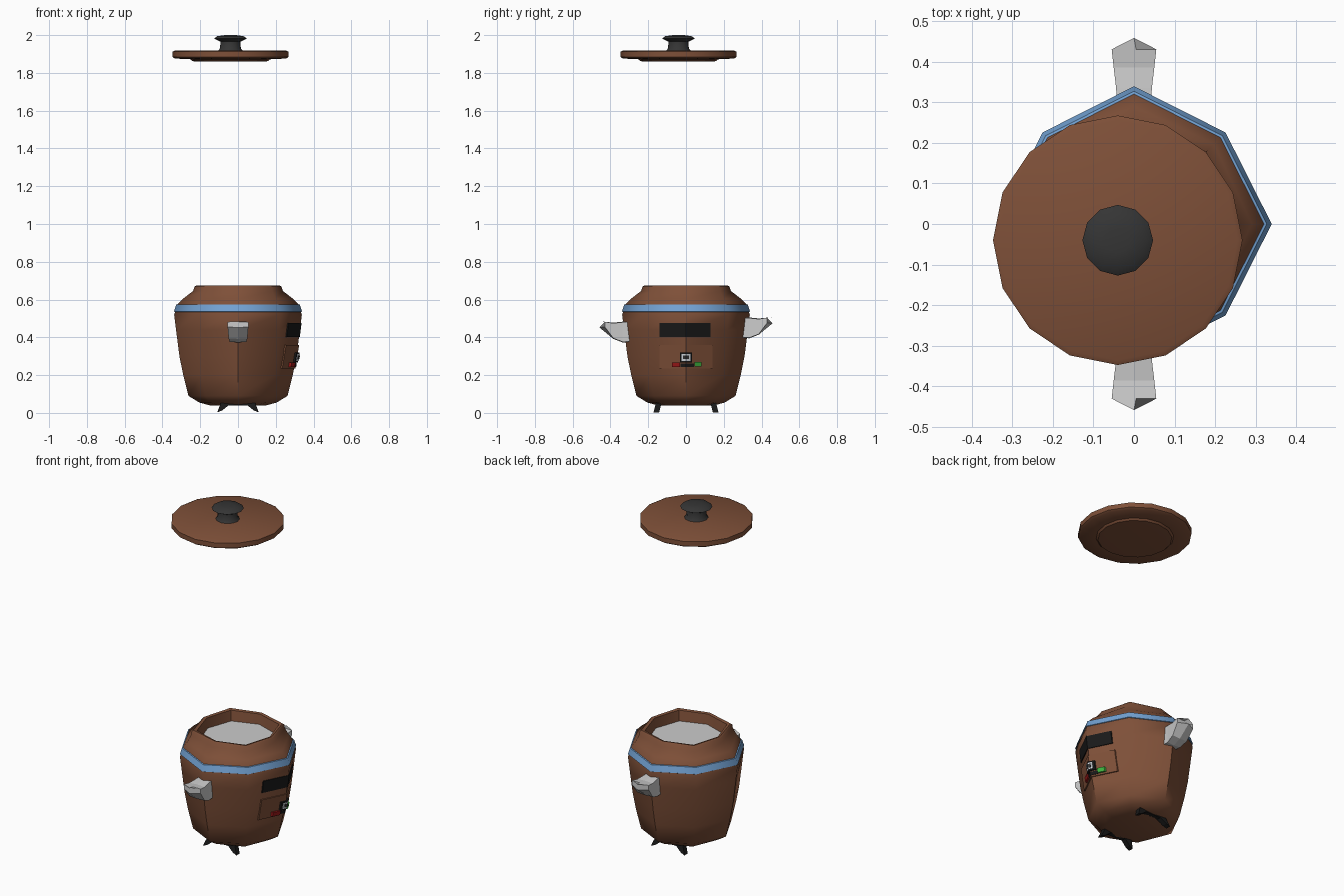
import bpy
import bmesh
from math import cos, sin, tau

if "Cube" in bpy.data.objects:
    bpy.data.objects.remove(bpy.data.objects["Cube"])


def material(name, r, g, b):
    m = bpy.data.materials.new(name)
    m.diffuse_color = (r, g, b, 1)
    m.use_nodes = True
    m.node_tree.nodes["Principled BSDF"].inputs["Base Color"].default_value = m.diffuse_color
    return m


BROWN = material("brown", 0.21, 0.08, 0.04)
BLUE = material("blue", 0.17, 0.36, 0.65)
BLACK = material("black", 0.01, 0.01, 0.01)
DARK = material("dark_grey", 0.035, 0.035, 0.035)
RED = material("red", 0.35, 0.01, 0.01)
GREEN = material("green", 0.05, 0.45, 0.05)
PALE = material("pale", 0.7, 0.75, 0.8)


def make(name, verts, faces, mat=None, smooth=None):
    bm = bmesh.new()
    vs = [bm.verts.new(v) for v in verts]
    for f in faces:
        bm.faces.new([vs[i] for i in f])
    bmesh.ops.recalc_face_normals(bm, faces=bm.faces)
    me = bpy.data.meshes.new(name)
    bm.to_mesh(me)
    bm.free()
    ob = bpy.data.objects.new(name, me)
    bpy.context.collection.objects.link(ob)
    if mat:
        me.materials.append(mat)
    if smooth:
        bpy.ops.object.select_all(action='DESELECT')
        ob.select_set(True)
        bpy.context.view_layer.objects.active = ob
        bpy.ops.object.shade_smooth_by_angle(angle=smooth)
    return ob


def lathe(name, profile, n, mat=None, centre=(0, 0), caps=(True, True), closed=False, smooth=0.9):
    """Rings of (radius, z, factor); every second vertex is scaled by factor."""
    verts, faces = [], []
    for r, z, k in profile:
        for i in range(n):
            s = r * (k if i % 2 else 1)
            verts.append((centre[0] + s * cos(tau * i / n), centre[1] + s * sin(tau * i / n), z))
    m = len(profile)
    for j in range(m if closed else m - 1):
        for i in range(n):
            a, b, i2 = j * n, (j + 1) % m * n, (i + 1) % n
            faces.append((a + i, a + i2, b + i2, b + i))
    if caps[0] and not closed:
        faces.append(range(n))
    if caps[1] and not closed:
        faces.append(range((m - 1) * n, m * n))
    return make(name, verts, faces, mat, smooth)


D = 0.94  # diagonal corners of the pot are pulled in a little
BODY = [(0.15, 0.04, 1), (0.205, 0.055, 1), (0.262, 0.09, D), (0.29, 0.2, D), (0.31, 0.3, D),
        (0.328, 0.44, D), (0.338, 0.52, D), (0.32, 0.575, D)]

# Pot body with the shoulder, rim and inner lip
lathe("pot_body", BODY + [(0.29, 0.605, 0.96), (0.238, 0.645, 1.08), (0.23, 0.668, 1.1),
                          (0.222, 0.674, 1.1), (0.208, 0.67, 1.08), (0.2, 0.6, 1.05)],
      8, BROWN, caps=(True, False))
lathe("inner_bowl", [(0.2, 0.612, 1.05), (0.17, 0.605, 1.05)], 8)
lathe("blue_band", [(0.335, 0.535, D), (0.339, 0.537, D), (0.327, 0.573, D), (0.318, 0.575, D)],
      8, BLUE, closed=True)


def wall(y, z):
    """Surface of the pot on its +x side."""
    for (r0, z0, _), (r1, z1, _) in zip(BODY, BODY[1:]):
        if z0 <= z <= z1:
            return r0 + (r1 - r0) * (z - z0) / (z1 - z0) - abs(y) * 0.49


def plate(name, y0, y1, z0, z1, out, mat):
    """Thin plate bent over the pot's corner."""
    ys = [y0, 0, y1] if y0 < 0 < y1 else [y0, y1]
    verts = [(wall(y, z) + o, y, z) for y in ys for z, o in
             ((z0, -0.012), (z0, out), (z1, out), (z1, -0.012))]
    n = len(ys)
    faces = [range(4), range(4 * n - 4, 4 * n)]
    for k in range(n - 1):
        for i in range(4):
            a, b = 4 * k + i, 4 * k + (i + 1) % 4
            faces.append((a, b, b + 4, a + 4))
    make(name, verts, faces, mat)


# Control side
plate("screen", -0.14, 0.13, 0.402, 0.475, 0.004, BLACK)
plate("control_panel", -0.14, 0.14, 0.235, 0.36, 0.006, BROWN)
plate("display_frame", -0.033, 0.033, 0.268, 0.32, 0.014, BLACK)
plate("display_rim", -0.023, 0.023, 0.276, 0.312, 0.016, PALE)
plate("display_glass", -0.015, 0.015, 0.284, 0.304, 0.018, DARK)
plate("red_button", -0.075, -0.033, 0.242, 0.268, 0.018, RED)
plate("green_button", 0.045, 0.083, 0.245, 0.27, 0.018, GREEN)
plate("button_bar", -0.03, 0.042, 0.243, 0.262, 0.009, BLACK)


def prism(name, loops, mat=None):
    """Solid skinned through matching point loops."""
    n, m = len(loops[0]), len(loops)
    faces = [range(n), range((m - 1) * n, m * n)]
    for k in range(m - 1):
        for i in range(n):
            a, b = k * n + i, k * n + (i + 1) % n
            faces.append((a, b, b + n, a + n))
    make(name, [v for loop in loops for v in loop], faces, mat)


# Handles: flared grips, (y, top z, bottom z, half width)
for name, s, dz in (("front_handle", -1, 0), ("back_handle", 1, 0.022)):
    prism(name, [[(x, s * (y + (0.028 if tip and x == 0 else 0)), z + dz)
                  for x, z in ((-w, b), (0, b - 0.003), (w, b), (w, t), (0, t + 0.003), (-w, t))]
                 for y, t, b, w, tip in ((0.29, 0.483, 0.378, 0.042, 0), (0.335, 0.48, 0.376, 0.044, 0),
                                         (0.385, 0.475, 0.395, 0.05, 0), (0.43, 0.482, 0.455, 0.055, 1))])

# Arched feet
ARCH = ((-0.11, 0.003), (-0.085, 0.012), (-0.05, 0.04), (0.05, 0.04),
        (0.085, 0.012), (0.11, 0.003), (0.09, 0.055), (-0.09, 0.055))
for name, s in (("front_foot", -1), ("back_foot", 1)):
    prism(name, [[(x, s * (y + (0.05 - z) * 0.25), z) for x, z in ARCH] for y in (0.13, 0.16)], BLACK)

# Floating lid with its knob
C = (-0.04, -0.04)
lathe("lid", [(0.17, 1.86, 1), (0.2, 1.862, 1), (0.21, 1.872, 1), (0.295, 1.876, 1), (0.307, 1.884, 1),
              (0.307, 1.912, 1), (0.295, 1.918, 1)], 16, BROWN, C, smooth=0.6)
lathe("knob", [(0.066, 1.917, 1), (0.055, 1.93, 1), (0.053, 1.965, 1), (0.087, 1.982, 1),
               (0.07, 1.994, 1), (0.03, 2.0, 1)], 12, DARK, C)
